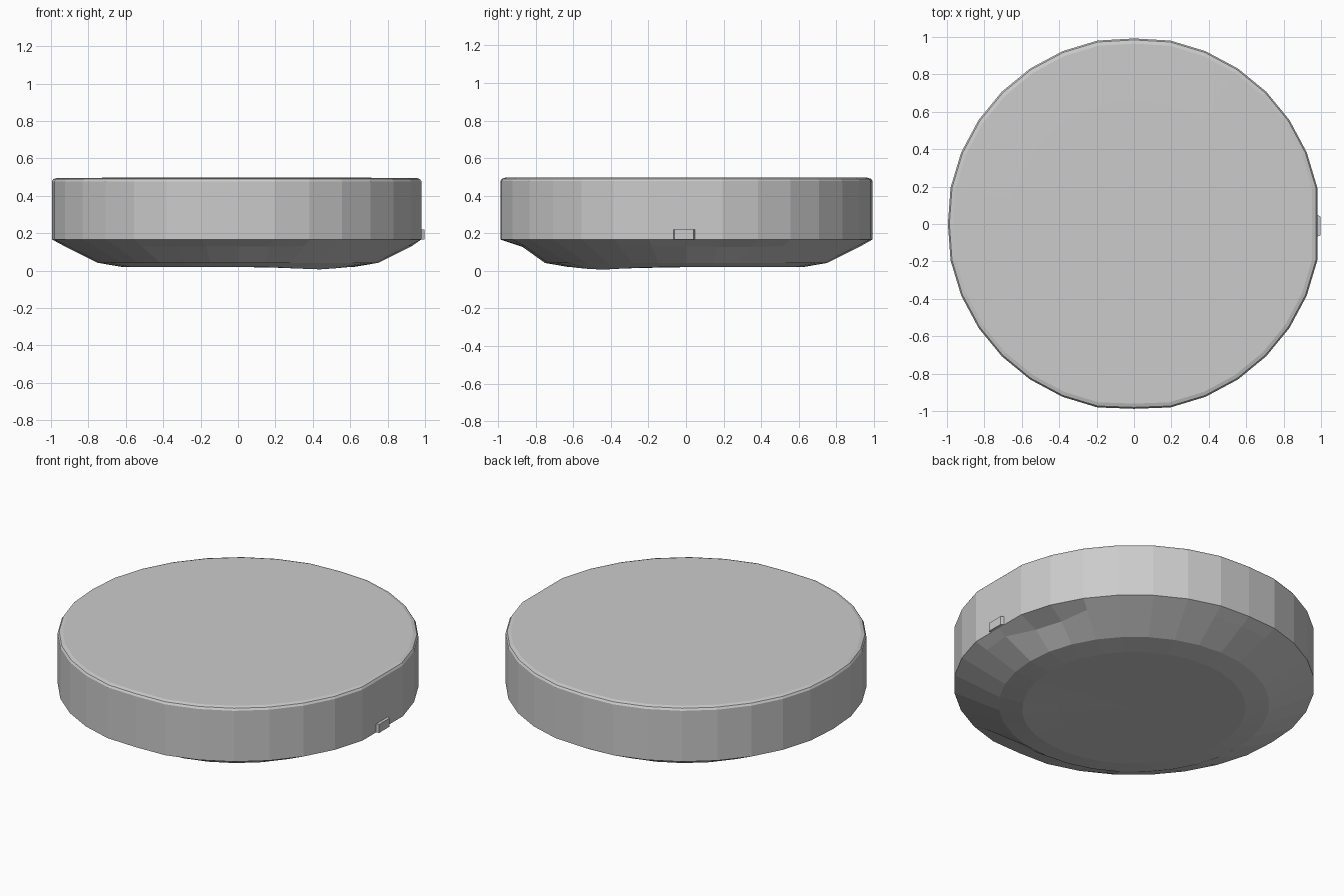
import bpy, bmesh, math

if "Cube" in bpy.data.objects:
    bpy.data.objects.remove(bpy.data.objects["Cube"])

N = 32
# profile of the worn disc, bottom to top: radius, height
PROFILE = [(0.42, 0.02), (0.62, 0.02), (0.75, 0.042), (0.93, 0.132),
           (1.0, 0.167), (1.0, 0.478), (0.992, 0.49), (0.972, 0.496), (0.66, 0.497)]
LIP = 3  # ring just under the side wall


def chipped(deg):
    """Sectors where the underside bevel is broken away below the wall."""
    return 5 < deg < 30 or 246 < deg < 288


bm = bmesh.new()
rings = []
for k, (r, z) in enumerate(PROFILE):
    ring = []
    for i in range(N):
        deg = 360 * i / N
        a = math.radians(deg)
        rr, zz = r, z
        if k == LIP and chipped(deg):
            rr, zz = 0.87, 0.128
        # shallow bulge on the underside
        if k <= 1:
            d = math.hypot(rr * math.cos(a) - 0.42, rr * math.sin(a) + 0.45)
            zz -= 0.014 * max(0, 1 - d / 0.32)
        x, y = rr * math.cos(a), rr * math.sin(a)
        # worn flats on the four sides
        s = r if k > LIP else 1
        x = max(-0.995 * s, min(0.98 * s, x))
        y = max(-0.988 * s, min(0.992 * s, y))
        ring.append(bm.verts.new((x, y, zz)))
    rings.append(ring)
for lo, hi in zip(rings, rings[1:]):
    for i in range(N):
        j = (i + 1) % N
        bm.faces.new((lo[i], lo[j], hi[j], hi[i]))
for ring, z in ((rings[0], 0.02), (rings[-1], 0.497)):
    c = bm.verts.new((0, 0, z))
    for i in range(N):
        bm.faces.new((ring[i], ring[(i + 1) % N], c))
bmesh.ops.recalc_face_normals(bm, faces=bm.faces)
me = bpy.data.meshes.new("worn_disc")
bm.to_mesh(me)
bm.free()
disc = bpy.data.objects.new("worn_disc", me)
bpy.context.collection.objects.link(disc)

# small raised chip on the right edge
bm = bmesh.new()
bmesh.ops.create_cube(bm, size=1)
for v in bm.verts:
    outer = v.co.x > 0
    v.co = (0.998 if outer else 0.95,
            -0.01 + v.co.y * (0.1 if outer else 0.14),
            0.193 + v.co.z * 0.052)
me = bpy.data.meshes.new("edge_chip")
bm.to_mesh(me)
bm.free()
bpy.context.collection.objects.link(bpy.data.objects.new("edge_chip", me))
